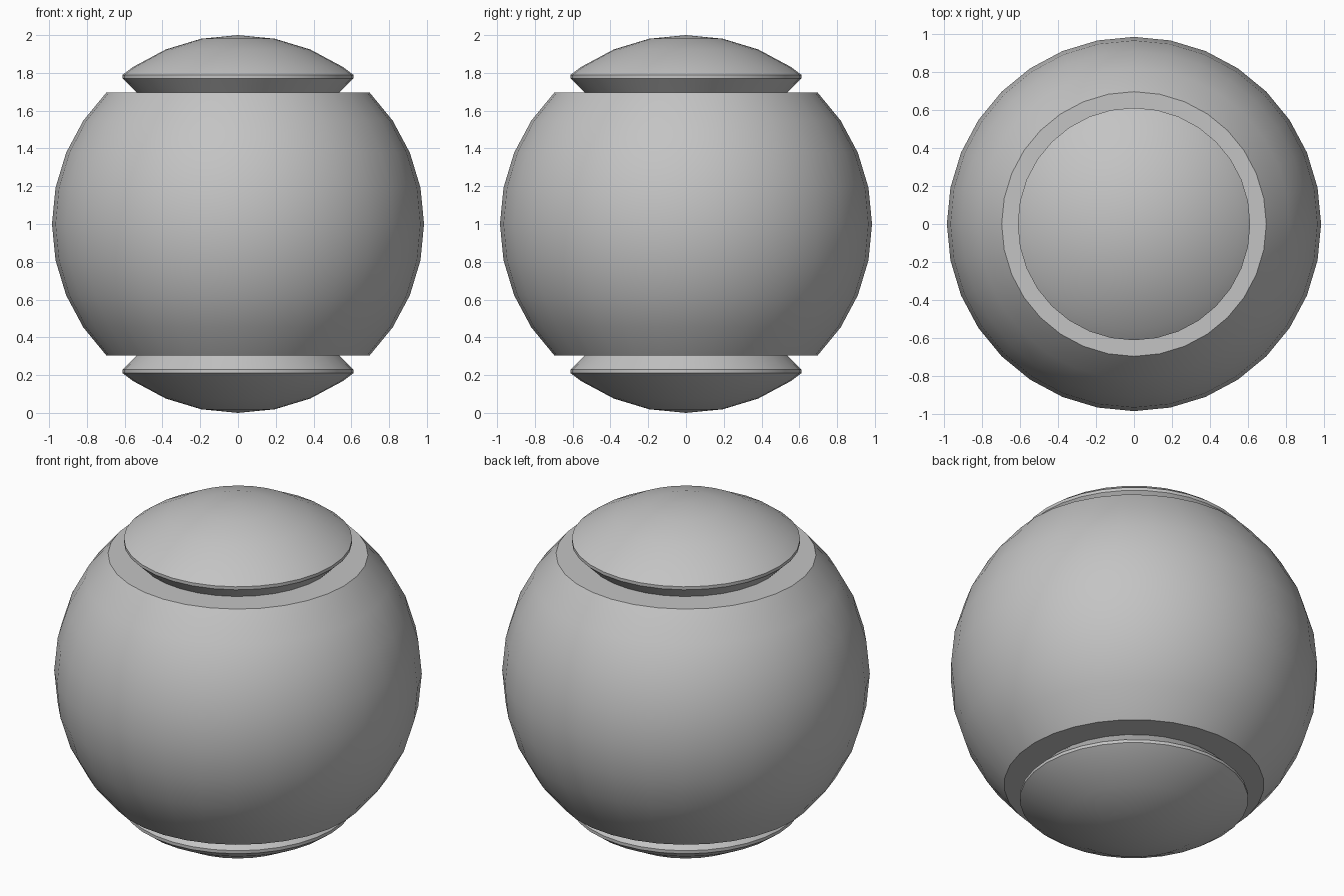
import bpy
import bmesh
import math

old = bpy.data.objects.get("Cube")
if old:
    bpy.data.objects.remove(old, do_unlink=True)

SEGMENTS = 32
STEP = math.tau / SEGMENTS

grey = bpy.data.materials.new("mid_grey")
grey.use_nodes = True
grey.diffuse_color = (0.55, 0.55, 0.55, 1)
grey.node_tree.nodes["Principled BSDF"].inputs["Base Color"].default_value = grey.diffuse_color


def lathe(name, profile):
    """Spin a (radius, height) profile around z; zero radii become poles."""
    bm = bmesh.new()
    verts = [bm.verts.new((r, 0, z)) for r, z in profile]
    edges = [bm.edges.new(pair) for pair in zip(verts, verts[1:])]
    bmesh.ops.spin(bm, geom=verts + edges, cent=(0, 0, 0), axis=(0, 0, 1),
                   angle=math.tau, steps=SEGMENTS)
    bmesh.ops.remove_doubles(bm, verts=bm.verts, dist=0.0001)
    bmesh.ops.recalc_face_normals(bm, faces=bm.faces)
    mesh = bpy.data.meshes.new(name)
    bm.to_mesh(mesh)
    bm.free()
    mesh.materials.append(grey)
    obj = bpy.data.objects.new(name, mesh)
    bpy.context.collection.objects.link(obj)
    bpy.ops.object.select_all(action="DESELECT")
    obj.select_set(True)
    bpy.context.view_layer.objects.active = obj
    bpy.ops.object.shade_smooth_by_angle(angle=math.radians(35))
    return obj


# Main ball, cut flat at 45 degrees above and below its equator
R = 0.985
band = [(R * math.cos(i * STEP), 1 + R * math.sin(i * STEP)) for i in range(-4, 5)]
lathe("ball_body", [(0, band[0][1])] + band + [(0, band[-1][1])])

# Domed caps with an undercut rim, mirrored top and bottom
dome = [(math.sin(i * STEP), math.cos(i * STEP)) for i in range(4 - 1 + 1)]
cap = dome + [(0.612, 0.789), (0.612, 0.771), (0.535, 0.695), (0.52, 0.68)]
for name, side in (("top_cap", 1), ("bottom_cap", -1)):
    lathe(name, [(r, 1 + side * z) for r, z in cap] + [(0, 1 + side * 0.68)])
